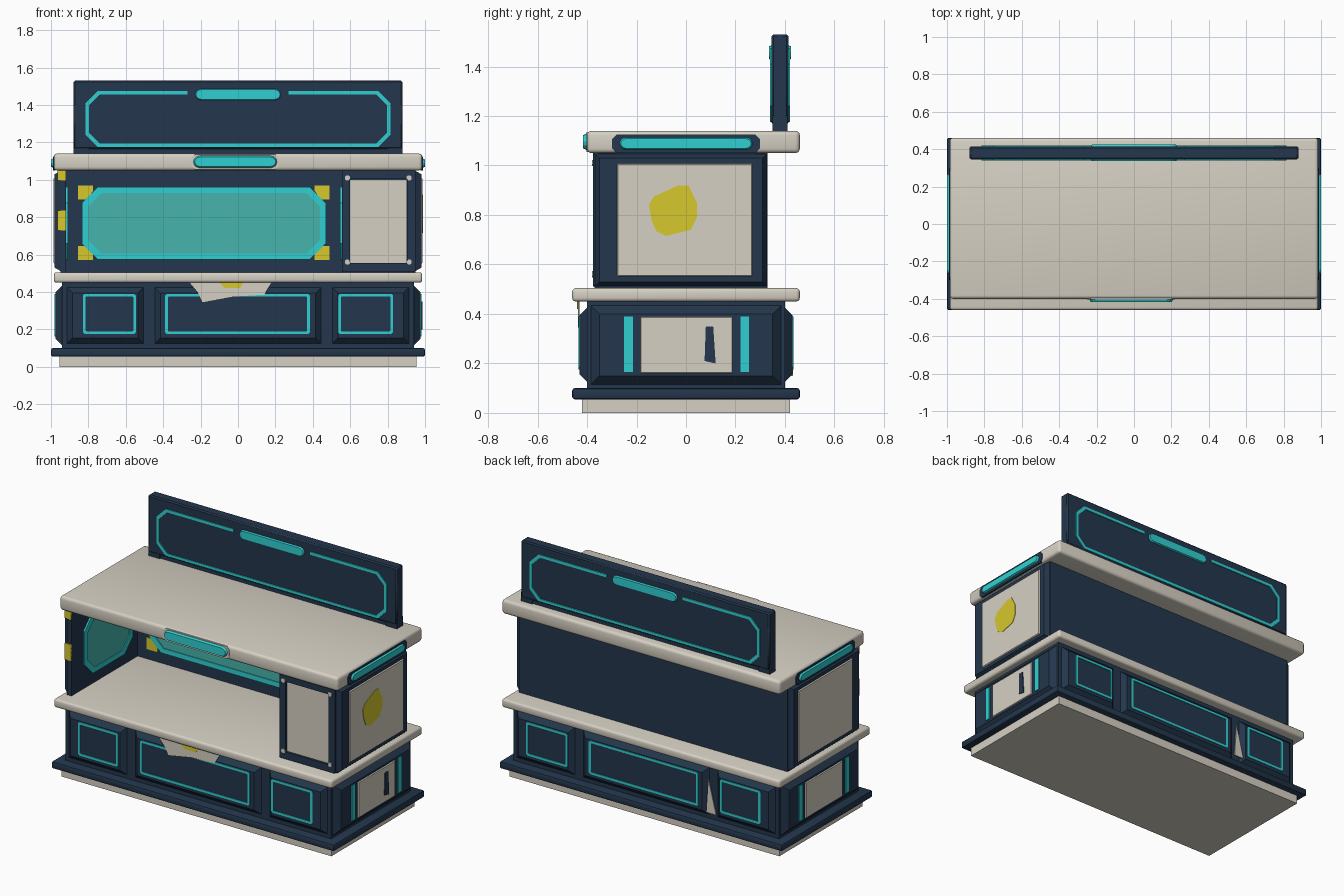
import bpy, bmesh, math

if "Cube" in bpy.data.objects:
    bpy.data.objects.remove(bpy.data.objects["Cube"])


def mat(name, rgb):
    m = bpy.data.materials.new(name)
    lin = [(c / 255 / 12.92 if c < 11 else ((c / 255 + 0.055) / 1.055) ** 2.4) for c in rgb]
    m.diffuse_color = (*lin, 1)
    m.use_nodes = True
    m.node_tree.nodes["Principled BSDF"].inputs["Base Color"].default_value = m.diffuse_color
    return m


CREAM = mat("cream", (214, 208, 195))
NAVY = mat("navy", (35, 54, 76))
CYAN = mat("cyan", (48, 208, 210))
TEAL = mat("teal_glass", (70, 180, 172))
YELLOW = mat("yellow", (214, 200, 45))

# a face direction maps (sideways, up, outward) to world space
DIRS = {
    "front": lambda u, z, d: (u, -d, z),
    "back": lambda u, z, d: (u, d, z),
    "right": lambda u, z, d: (d, u, z),
    "left": lambda u, z, d: (-d, u, z),
}


def finish(name, bm, m, smooth=False):
    bmesh.ops.recalc_face_normals(bm, faces=bm.faces[:])
    me = bpy.data.meshes.new(name)
    bm.to_mesh(me)
    bm.free()
    me.materials.append(m)
    ob = bpy.data.objects.new(name, me)
    bpy.context.collection.objects.link(ob)
    if smooth:
        bpy.context.view_layer.objects.active = ob
        ob.select_set(True)
        bpy.ops.object.shade_smooth_by_angle(angle=math.radians(40))
        ob.select_set(False)
    return ob


def box(name, x, y, z, m, bevel=0.0, segs=2):
    bm = bmesh.new()
    bmesh.ops.create_cube(bm, size=1)
    for v in bm.verts:
        v.co = [(a[0] + a[1]) / 2 + c * (a[1] - a[0]) for a, c in zip((x, y, z), v.co)]
    if bevel:
        bmesh.ops.bevel(bm, geom=bm.edges[:], offset=bevel, segments=segs,
                        profile=0.5, affect='EDGES')
    return finish(name, bm, m, bevel > 0)


def octagon(u0, u1, z0, z1, c):
    return [(u1 - c, z1), (u1, z1 - c), (u1, z0 + c), (u1 - c, z0),
            (u0 + c, z0), (u0, z0 + c), (u0, z1 - c), (u0 + c, z1)]


def rect(u0, u1, z0, z1):
    return [(u0, z0), (u1, z0), (u1, z1), (u0, z1)]


def pill(u0, u1, z0, z1, n=6):
    r, zc = (z1 - z0) / 2, (z0 + z1) / 2
    pts = []
    for cu, start in ((u1 - r, -90), (u0 + r, 90)):
        for i in range(n + 1):
            a = math.radians(start + 180 * i / n)
            pts.append((cu + r * math.cos(a), zc + r * math.sin(a)))
    return pts


def plate(name, side, pts, d, t, m, taper=0.0):
    """Raised plate; its outer outline shrinks by taper."""
    f = DIRS[side]
    us, zs = [p[0] for p in pts], [p[1] for p in pts]
    cu, cz = (min(us) + max(us)) / 2, (min(zs) + max(zs)) / 2
    ku = 1 - 2 * taper / (max(us) - min(us))
    kz = 1 - 2 * taper / (max(zs) - min(zs))
    bm = bmesh.new()
    lo = [bm.verts.new(f(u, z, d)) for u, z in pts]
    hi = [bm.verts.new(f(cu + (u - cu) * ku, cz + (z - cz) * kz, d + t)) for u, z in pts]
    bm.faces.new(lo)
    bm.faces.new(hi)
    for i in range(len(pts)):
        j = (i + 1) % len(pts)
        bm.faces.new((lo[i], lo[j], hi[j], hi[i]))
    return finish(name, bm, m)


def ring(name, side, u0, u1, z0, z1, c, w, d, t, m, gap=None):
    """Chamfered rectangular outline, optionally open at the middle of the top."""
    f = DIRS[side]
    loops = [octagon(u0, u1, z0, z1, c),
             octagon(u0 + w, u1 - w, z0 + w, z1 - w, max(c - 0.4 * w, 0.003))]
    if gap:
        loops = [[(gap, l[0][1])] + l + [(-gap, l[0][1])] for l in loops]
    bm = bmesh.new()
    rows = [[bm.verts.new(f(u, z, dd)) for u, z in l]
            for l, dd in ((loops[0], d), (loops[0], d + t), (loops[1], d + t), (loops[1], d))]
    n = len(loops[0])
    for i in range(n - 1 if gap else n):
        j = (i + 1) % n
        for k in range(4):
            a, b = rows[k], rows[(k + 1) % 4]
            bm.faces.new((a[i], a[j], b[j], b[i]))
    if gap:
        for i in (0, n - 1):
            bm.faces.new([r[i] for r in rows])
    return finish(name, bm, m)


# base: plinth, skirt, cabinet
box("plinth", (-0.955, 0.955), (-0.42, 0.42), (0, 0.06), CREAM)
box("skirt", (-1, 1), (-0.46, 0.46), (0.055, 0.1), NAVY, 0.01)
box("cabinet", (-0.94, 0.94), (-0.4, 0.4), (0.09, 0.46), NAVY)

# raised cabinet panels with light outlines, front and back
for side in ("front", "back"):
    for nm, u0, u1 in (("left", -0.92, -0.5), ("middle", -0.45, 0.45), ("right", 0.5, 0.92)):
        plate(f"{side}_{nm}_panel", side, rect(u0, u1, 0.12, 0.43), 0.395, 0.035, NAVY, 0.035)
    for nm, u0, u1 in (("left", -0.83, -0.545), ("middle", -0.39, 0.385), ("right", 0.535, 0.83)):
        ring(f"{side}_{nm}_outline", side, u0, u1, 0.175, 0.39, 0.01, 0.015, 0.428, 0.006, CYAN)

# pale patches on front and back of cabinet
plate("front_patch", "front", [(-0.26, 0.45), (0.18, 0.45), (0.14, 0.385), (-0.03, 0.375),
                               (-0.19, 0.345), (-0.21, 0.39)], 0.43, 0.007, CREAM)
plate("front_patch_mark", "front", [(-0.1, 0.45), (0.03, 0.45), (0.01, 0.42), (-0.07, 0.42)],
      0.436, 0.005, YELLOW)
plate("back_patch", "back", [(-0.515, 0.15), (-0.445, 0.15), (-0.46, 0.37)], 0.425, 0.007, CREAM)

# cabinet sides
for side in ("right", "left"):
    plate(f"{side}_cabinet_side", side, rect(-0.39, 0.39, 0.11, 0.44), 0.935, 0.04, NAVY, 0.04)
    plate(f"{side}_cabinet_door", side, rect(-0.185, 0.19, 0.16, 0.39), 0.972, 0.01, CREAM, 0.004)
    for nm, u0 in (("front", -0.25), ("rear", 0.22)):
        plate(f"{side}_{nm}_strip", side, rect(u0, u0 + 0.035, 0.165, 0.39), 0.972, 0.009, CYAN)
plate("door_handle", "right", [(0.075, 0.21), (0.12, 0.2), (0.11, 0.35), (0.08, 0.35)],
      0.981, 0.006, NAVY)

# counter and roof slabs
box("counter", (-0.985, 0.985), (-0.46, 0.46), (0.45, 0.505), CREAM, 0.015, 3)
box("roof", (-0.985, 0.985), (-0.4, 0.46), (1.05, 1.14), CREAM, 0.018, 3)

# upper shell: back wall, left wall, right column
box("back_wall", (-0.95, 0.95), (0.3, 0.33), (0.5, 1.06), NAVY)
box("left_wall", (-0.95, -0.92), (-0.37, 0.33), (0.5, 1.06), NAVY)
box("right_column", (0.555, 0.95), (-0.355, 0.33), (0.5, 1.06), NAVY)
for side in ("right", "left"):
    plate(f"{side}_upper_side", side, rect(-0.37, 0.33, 0.51, 1.05), 0.945, 0.035, NAVY, 0.02)
    plate(f"{side}_upper_panel", side, rect(-0.28, 0.27, 0.55, 1.01), 0.978, 0.009, CREAM, 0.005)
    plate(f"{side}_light_mount", side, octagon(-0.3, 0.3, 1.05, 1.125, 0.02), 0.975, 0.013, NAVY)
    plate(f"{side}_light", side, pill(-0.27, 0.27, 1.063, 1.115), 0.985, 0.014, CYAN, 0.006)
plate("side_emblem_patch", "right", [(-0.14, 0.78), (-0.12, 0.735), (-0.08, 0.715), (0.02, 0.74),
                                     (0.045, 0.79), (0.045, 0.85), (0.01, 0.92), (-0.03, 0.92),
                                     (-0.13, 0.875), (-0.15, 0.84)], 0.986, 0.004, YELLOW)

# column front frame, panel and bolts
ring("column_frame", "front", 0.555, 0.95, 0.51, 1.05, 0.004, 0.045, 0.35, 0.025, NAVY)
plate("column_panel", "front", rect(0.6, 0.9, 0.55, 1.0), 0.352, 0.008, CREAM)
for u in (0.585, 0.915):
    for z in (0.56, 1.01):
        plate("column_bolt", "front", octagon(u - 0.013, u + 0.013, z - 0.013, z + 0.013, 0.007),
              0.374, 0.006, CREAM)

# display windows inside the opening
for nm, side, u0, u1, d in (("back", "front", -0.835, 0.47, -0.302),
                            ("left", "right", -0.25, 0.24, -0.922),
                            ("right", "left", -0.25, 0.24, -0.557)):
    plate(f"{nm}_window", side, octagon(u0 + 0.01, u1 - 0.01, 0.585, 0.95, 0.08), d, 0.006, TEAL)
    ring(f"{nm}_window_frame", side, u0, u1, 0.575, 0.96, 0.085, 0.032, d, 0.012, CYAN)
for su, u in ((1, -0.855), (-1, 0.49)):
    for sz, z in ((1, 0.57), (-1, 0.97)):
        plate("window_corner", "front", [(u, z), (u + su * 0.08, z), (u + su * 0.08, z + sz * 0.03),
                                         (u + su * 0.045, z + sz * 0.075), (u, z + sz * 0.075)],
              -0.303, 0.009, YELLOW)

# yellow tags on the left wall edge
for z0, z1 in ((0.73, 0.835), (0.995, 1.05)):
    plate("left_wall_tag", "front", rect(-0.965, -0.92, z0, z1), 0.367, 0.009, YELLOW)

# roof front light
plate("front_light_mount", "front", octagon(-0.25, 0.22, 1.055, 1.135, 0.02), 0.395, 0.008, CREAM)
plate("front_light", "front", pill(-0.24, 0.21, 1.062, 1.13), 0.4, 0.016, CYAN, 0.008)

# sign board on the roof
box("sign_neck", (-0.85, 0.85), (0.358, 0.402), (1.13, 1.22), NAVY)
box("sign_board", (-0.88, 0.88), (0.346, 0.414), (1.165, 1.53), NAVY, 0.008, 1)
for u in (-0.84, 0.84):
    box("sign_foot", (u - 0.04, u + 0.04), (0.35, 0.41), (1.13, 1.2), NAVY)
for side, d in (("front", -0.348), ("back", 0.412)):
    ring(f"sign_outline_{side}", side, -0.815, 0.815, 1.175, 1.475, 0.065, 0.018, d, 0.008,
         CYAN, gap=0.27)
    plate(f"sign_light_{side}", side, pill(-0.23, 0.23, 1.425, 1.487), d, 0.012, CYAN, 0.005)
